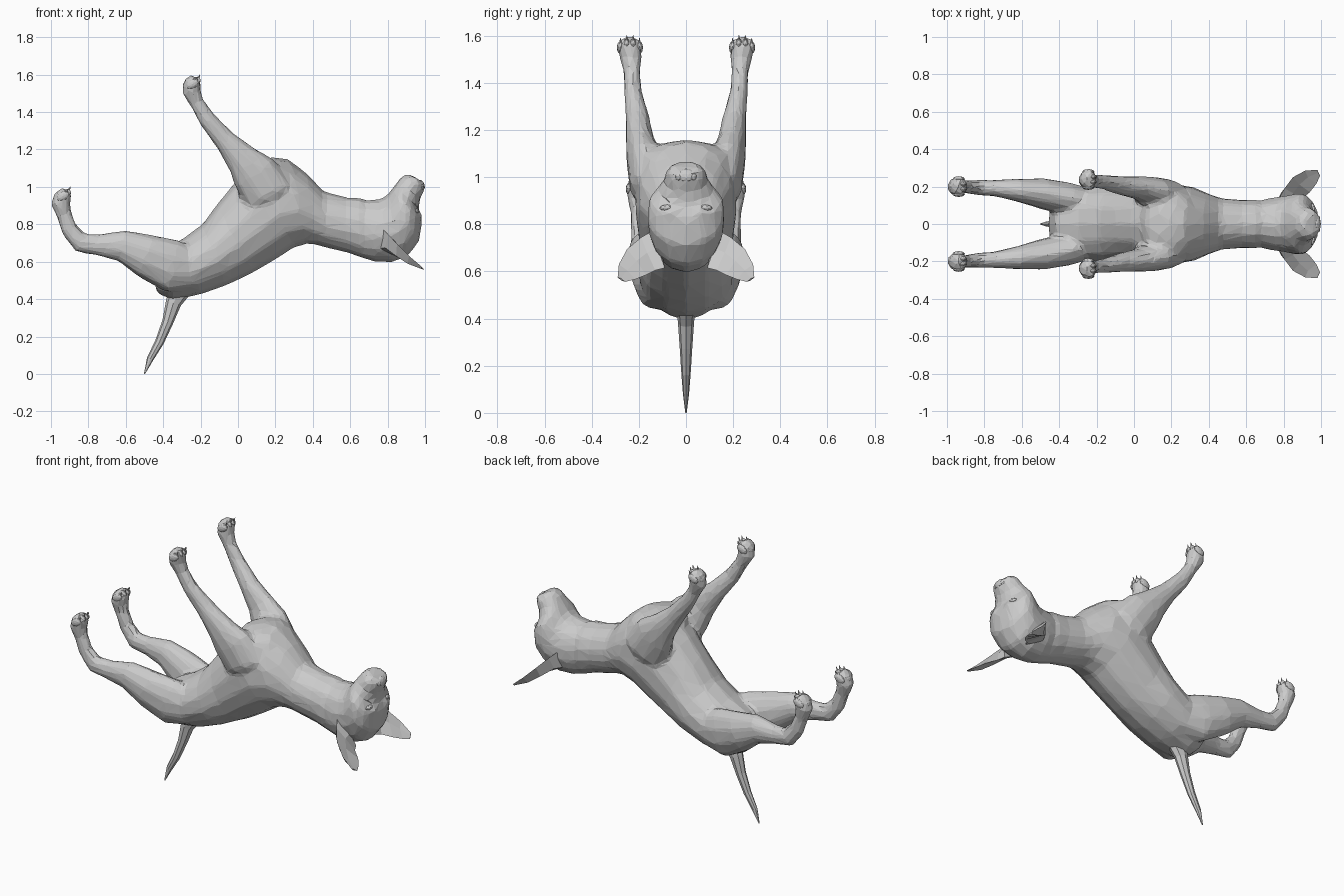
import bpy, bmesh, math
from mathutils import Vector, Matrix

Y = Vector((0, 1, 0))


def loft(bm, rings, sides=14):
    """Closed tube through rings of (centre, half axis u, half axis v)."""
    loops = []
    for c, u, v in rings:
        loops.append([bm.verts.new(c + u * math.cos(a) + v * math.sin(a))
                      for a in (2 * math.pi * i / sides for i in range(sides))])
    for a, b in zip(loops, loops[1:]):
        for i in range(sides):
            j = (i + 1) % sides
            bm.faces.new((a[i], a[j], b[j], b[i]))
    bm.faces.new(loops[0][::-1])
    bm.faces.new(loops[-1])


def span_rings(rows):
    """Rings from (back x, back z, belly x, belly z, half width)."""
    out = []
    for x0, z0, x1, z1, w in rows:
        a, b = Vector((x0, 0, z0)), Vector((x1, 0, z1))
        out.append(((a + b) / 2, (b - a) / 2, Y * w))
    return out


def path_rings(rows, side=1):
    """Rings along a path of (x, y, z, in-plane radius, sideways radius)."""
    pts = [Vector((r[0], r[1] * side, r[2])) for r in rows]
    out = []
    for i, r in enumerate(rows):
        t = pts[min(i + 1, len(pts) - 1)] - pts[max(i - 1, 0)]
        out.append((pts[i], t.cross(Y).normalized() * r[3], Y * r[4]))
    return out


def finish(bm, name):
    bmesh.ops.recalc_face_normals(bm, faces=bm.faces)
    me = bpy.data.meshes.new(name)
    bm.to_mesh(me)
    bm.free()
    ob = bpy.data.objects.new(name, me)
    bpy.context.collection.objects.link(ob)
    return ob


def ball(bm, loc, size, tilt=0.0):
    m = (Matrix.Translation(loc) @ Matrix.Rotation(tilt, 4, 'Y')
         @ Matrix.Diagonal((*size, 1)))
    bmesh.ops.create_icosphere(bm, subdivisions=2, radius=1, matrix=m)


torso = [(-.43, .43, -.46, .53, .08), (-.35, .395, -.42, .66, .15),
         (-.20, .425, -.30, .72, .20), (-.06, .475, -.19, .80, .205),
         (.08, .54, -.11, .91, .20), (.20, .61, -.02, 1.02, .21),
         (.30, .675, .09, 1.13, .22), (.37, .695, .26, 1.155, .20),
         (.42, .69, .37, 1.07, .165), (.47, .675, .46, .975, .14),
         (.58, .65, .58, .945, .13), (.66, .62, .66, .94, .133)]
head = [(.66, .62, .64, .93, .12), (.73, .60, .71, .93, .14),
        (.82, .595, .76, .935, .15), (.905, .625, .79, .95, .16),
        (.97, .71, .81, .97, .168), (.985, .82, .82, .985, .158),
        (.965, .885, .84, 1.01, .118), (.975, .94, .86, 1.04, .092),
        (.998, .985, .88, 1.06, .086), (1.0, 1.02, .91, 1.07, .065)]
front_leg = [(.20, .11, .86, .08, .05), (.17, .155, .95, .14, .085),
             (.09, .175, 1.07, .13, .08), (.02, .195, 1.15, .09, .063),
             (-.07, .205, 1.25, .06, .052), (-.165, .225, 1.36, .048, .04),
             (-.22, .23, 1.45, .04, .037), (-.25, .235, 1.51, .052, .05),
             (-.245, .24, 1.555, .05, .055), (-.225, .24, 1.585, .03, .045)]
hind_leg = [(-.20, .11, .56, .10, .07), (-.35, .135, .575, .145, .09),
            (-.49, .162, .63, .12, .085), (-.62, .18, .685, .087, .064),
            (-.75, .192, .69, .058, .045), (-.84, .195, .70, .056, .042),
            (-.90, .20, .77, .047, .036), (-.93, .20, .85, .042, .036),
            (-.95, .20, .91, .052, .052), (-.935, .20, .95, .05, .055),
            (-.915, .20, .98, .03, .045)]

# Body, head and legs fused into one faceted skin
bm = bmesh.new()
loft(bm, span_rings(torso))
loft(bm, span_rings(head))
ball(bm, (.19, 0, 1.06), (.16, .20, .10), .1)               # chest muscle
for s in (1, -1):
    loft(bm, path_rings(front_leg, s), 10)
    loft(bm, path_rings(hind_leg, s), 10)
    ball(bm, (.17, .10 * s, 1.07), (.12, .08, .075), .1)    # armpit fill
    ball(bm, (.95, .055 * s, .845), (.035, .05, .032))      # brow
    ball(bm, (.94, .042 * s, 1.0), (.045, .045, .055))      # lip
body = finish(bm, "body")
m = body.modifiers.new("fuse", 'REMESH')
m.mode = 'VOXEL'
m.voxel_size = .014
m = body.modifiers.new("soften", 'SMOOTH')
m.factor = .5
m.iterations = 8
m = body.modifiers.new("facets", 'DECIMATE')
m.ratio = .07

# Tail
bm = bmesh.new()
loft(bm, path_rings([(-.31, 0, .45, .06, .04), (-.345, 0, .38, .042, .034),
                     (-.375, 0, .28, .03, .027), (-.42, 0, .17, .024, .02),
                     (-.47, 0, .08, .018, .013), (-.5, 0, .0, .003, .003)]), 8)
finish(bm, "tail")

# Ears: cupped shells, each row is outer rim, back, inner rim, hollow
ear = [((.765, .12, .785), (.76, .11, .67), (.87, .09, .615), (.85, .12, .70)),
       ((.805, .19, .745), (.785, .165, .675), (.89, .13, .605), (.85, .165, .68)),
       ((.85, .25, .695), (.845, .215, .63), (.94, .17, .585), (.885, .21, .645)),
       ((.915, .285, .63), (.905, .25, .59), (.975, .215, .567), (.93, .25, .605)),
       ((.98, .29, .575), (.98, .275, .562), (.995, .258, .556), (.985, .275, .57))]
for s, side in ((1, "left"), (-1, "right")):
    bm = bmesh.new()
    loops = [[bm.verts.new((x, y * s, z)) for x, y, z in row] for row in ear]
    for a, b in zip(loops, loops[1:]):
        for i in range(4):
            j = (i + 1) % 4
            bm.faces.new((a[i], a[j], b[j], b[i]))
    bm.faces.new(loops[0])
    bm.faces.new(loops[-1])
    finish(bm, side + "_ear")

    # Eye
    bm = bmesh.new()
    ball(bm, (.95, .08 * s, .868), (.02, .032, .015), -.4)
    finish(bm, side + "_eye")

    # Toes and claws
    for name, (px, py, pz) in (("front", (-.232, .238, 1.562)),
                               ("hind", (-.925, .20, .962))):
        bm = bmesh.new()
        for k in (-1.5, -.5, .5, 1.5):
            back = .012 * (abs(k) - .5)
            loc = Vector((px - back, (py + .027 * k) * s, pz - back))
            ball(bm, loc, (.036, .015, .024), -.5)
            bmesh.ops.create_cone(
                bm, cap_ends=True, segments=5, radius1=.009, radius2=.001,
                depth=.036, matrix=Matrix.Translation(loc + Vector((.023, 0, .024)))
                @ Matrix.Rotation(.35, 4, 'Y'))
        ball(bm, (px - .035, py * s, pz - .022), (.028, .035, .03))   # pad
        finish(bm, f"{side}_{name}_toes")

# Nose with two nostril wings
bm = bmesh.new()
ball(bm, (.98, 0, 1.008), (.018, .04, .03), -.3)
for s in (1, -1):
    ball(bm, (.98, .03 * s, 1.002), (.016, .016, .018))
finish(bm, "nose")
